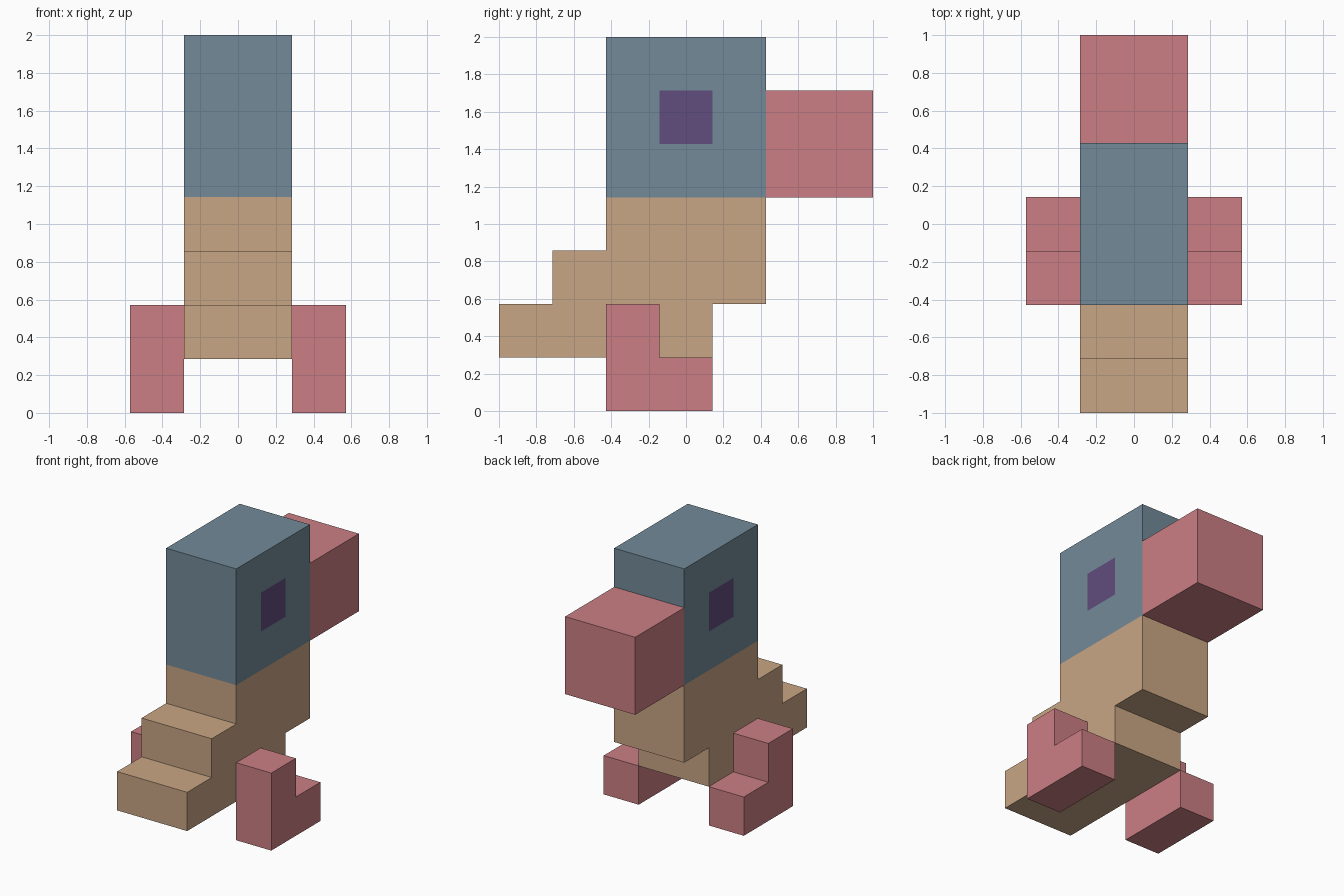
import bpy, bmesh
from mathutils import Vector

if "Cube" in bpy.data.objects:
    bpy.data.objects.remove(bpy.data.objects["Cube"])

U = 2 / 7  # the model sits on a grid seven cells tall


def material(name, rgb):
    m = bpy.data.materials.new(name)
    lin = [((c / 255 + 0.055) / 1.055) ** 2.4 for c in rgb]
    m.diffuse_color = (*lin, 1)
    m.use_nodes = True
    m.node_tree.nodes["Principled BSDF"].inputs["Base Color"].default_value = m.diffuse_color
    return m


TAN = material("tan", (201, 166, 133))
BLUE = material("slate blue", (115, 138, 153))
PINK = material("dusty pink", (203, 127, 133))
PURPLE = material("purple", (97, 77, 127))


def extrude_profile(name, profile, x0, x1, mats, cuts=(), rule=None):
    """Extrude a (y, z) profile along x; all values in grid cells."""
    bm = bmesh.new()
    face = bm.faces.new([bm.verts.new((x0 * U, y * U, z * U)) for y, z in profile])
    ext = bmesh.ops.extrude_face_region(bm, geom=[face], use_keep_orig=True)
    moved = [v for v in ext["geom"] if isinstance(v, bmesh.types.BMVert)]
    bmesh.ops.translate(bm, verts=moved, vec=((x1 - x0) * U, 0, 0))
    bmesh.ops.recalc_face_normals(bm, faces=bm.faces[:])
    for co, no in cuts:
        bmesh.ops.bisect_plane(bm, geom=bm.verts[:] + bm.edges[:] + bm.faces[:],
                               plane_co=Vector(co) * U, plane_no=no)
    if rule:
        for f in bm.faces:
            f.material_index = rule(f.calc_center_median() / U, f.normal)
    mesh = bpy.data.meshes.new(name)
    bm.to_mesh(mesh)
    bm.free()
    for m in mats:
        mesh.materials.append(m)
    obj = bpy.data.objects.new(name, mesh)
    bpy.context.collection.objects.link(obj)
    return obj


def rect(y0, y1, z0, z1):
    return [(y0, z0), (y1, z0), (y1, z1), (y0, z1)]


# Stepped body
extrude_profile("body", [(-3.5, 1), (0.5, 1), (0.5, 2), (1.5, 2), (1.5, 4),
                         (-1.5, 4), (-1.5, 3), (-2.5, 3), (-2.5, 2), (-3.5, 2)],
                -1, 1, [TAN])

# Head, with a square eye cut into each side face
eye_cuts = [((0, -0.5, 0), (0, 1, 0)), ((0, 0.5, 0), (0, 1, 0)),
            ((0, 0, 5), (0, 0, 1)), ((0, 0, 6), (0, 0, 1))]


def is_eye(c, n):
    return int(abs(n.x) > 0.9 and abs(c.y) < 0.5 and 5 < c.z < 6)


extrude_profile("head", rect(-1.5, 1.5, 4, 7), -1, 1, [BLUE, PURPLE], eye_cuts, is_eye)

# Block projecting from the back of the head
extrude_profile("beak", rect(1.5, 3.5, 4, 6), -1, 1, [PINK])

# L-shaped feet on both sides
foot = [(-1.5, 0), (0.5, 0), (0.5, 1), (-0.5, 1), (-0.5, 2), (-1.5, 2)]
for name, x0 in (("left_foot", -2), ("right_foot", 1)):
    extrude_profile(name, foot, x0, x0 + 1, [PINK])
